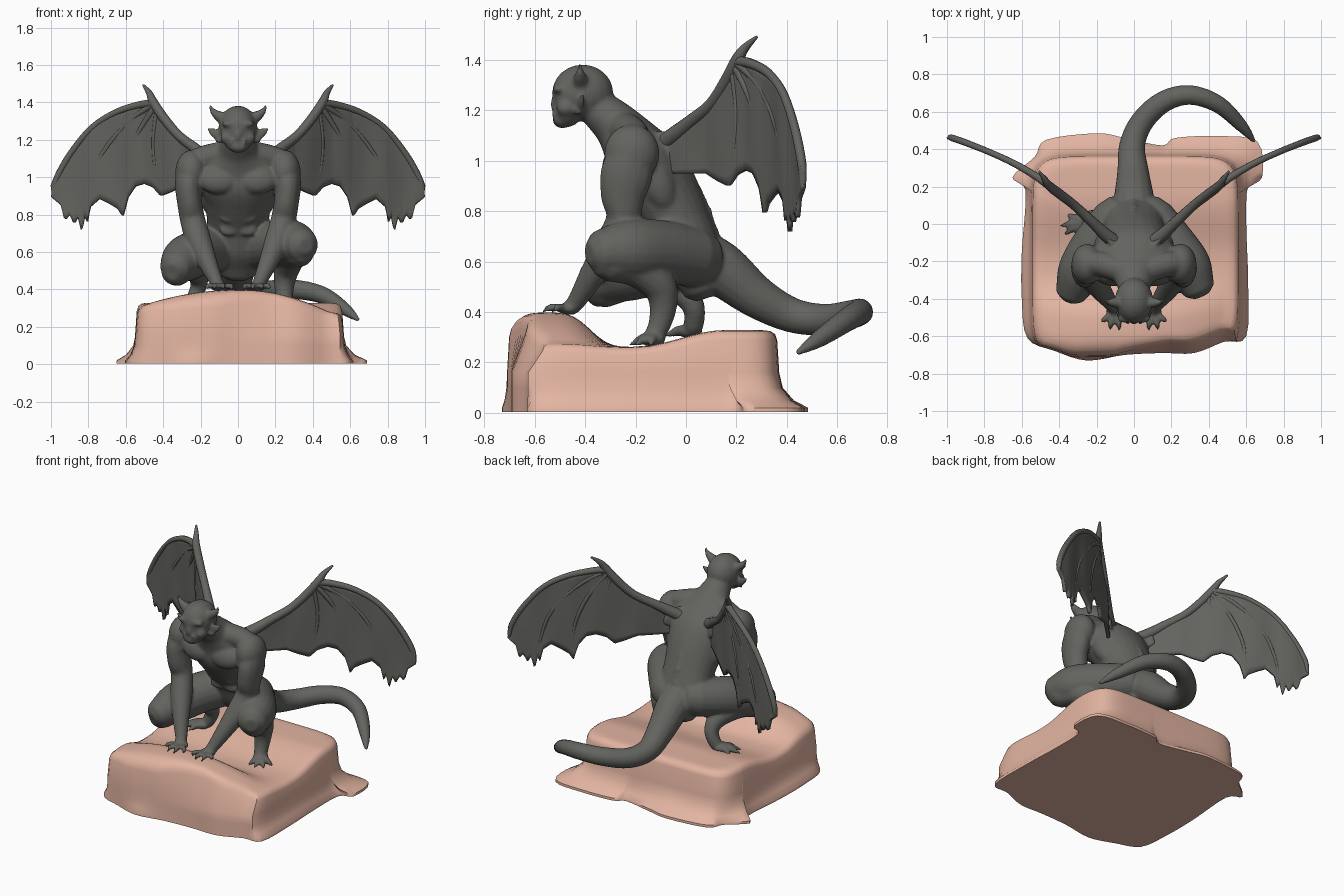
import bpy, bmesh, math
from mathutils import Vector, Matrix


def spline(pts, steps=4, closed=False):
    """Catmull-Rom through tuples of any length."""
    n, out = len(pts), []
    get = (lambda i: pts[i % n]) if closed else (lambda i: pts[max(0, min(n - 1, i))])
    for i in range(n if closed else n - 1):
        p = [get(i + k) for k in (-1, 0, 1, 2)]
        for j in range(steps):
            t = j / steps
            out.append(tuple(0.5 * (2 * b + (c - a) * t + (2 * a - 5 * b + 4 * c - d) * t * t
                                    + (3 * b - a - 3 * c + d) * t ** 3) for a, b, c, d in zip(*p)))
    return out if closed else out + [tuple(pts[-1])]


def tube(bm, pts, n=14):
    """Round-ended limb through (x, y, z, radius[, radius2]) points."""
    pts = spline([p if len(p) == 5 else (*p, p[3]) for p in pts])
    P = [Vector(p[:3]) for p in pts]
    R = [(max(p[3], .003), max(p[4], .003)) for p in pts]
    t0, t1 = (P[0] - P[1]).normalized(), (P[-1] - P[-2]).normalized()
    r0, r1 = min(R[0]), min(R[-1])
    P = [P[0] + t0 * r0 * .9, P[0] + t0 * r0 * .6] + P + [P[-1] + t1 * r1 * .6, P[-1] + t1 * r1 * .9]
    R = [tuple(r * k for r in R[0]) for k in (.4, .8)] + R + [tuple(r * k for r in R[-1]) for k in (.8, .4)]
    side, prev = None, None
    for i, (p, r) in enumerate(zip(P, R)):
        t = (P[min(i + 1, len(P) - 1)] - P[max(i - 1, 0)]).normalized()
        if side is None:
            side = Vector((1, 0, 0)) if abs(t.x) < .9 else Vector((0, 1, 0))
        side = (side - t * side.dot(t)).normalized()
        up = t.cross(side)
        ring = [bm.verts.new(p + side * r[0] * math.cos(a) + up * r[1] * math.sin(a))
                for a in (2 * math.pi * k / n for k in range(n))]
        if prev:
            for k in range(n):
                bm.faces.new((prev[k], prev[(k + 1) % n], ring[(k + 1) % n], ring[k]))
        else:
            bm.faces.new(ring[::-1])
        prev = ring
    bm.faces.new(prev)


def blob(bm, c, r, tilt=0):
    m = Matrix.Translation(c) @ Matrix.Rotation(tilt, 4, 'X') @ Matrix.Diagonal((*r, 1))
    bmesh.ops.create_uvsphere(bm, u_segments=20, v_segments=12, radius=1, matrix=m)


def finish(bm, name, mat):
    bmesh.ops.recalc_face_normals(bm, faces=bm.faces)
    for f in bm.faces:
        f.smooth = True
    me = bpy.data.meshes.new(name)
    bm.to_mesh(me)
    bm.free()
    me.materials.append(mat)
    ob = bpy.data.objects.new(name, me)
    bpy.context.collection.objects.link(ob)
    return ob


def material(name, col):
    m = bpy.data.materials.new(name)
    m.diffuse_color = (*col, 1)
    return m


def lerp(table, x):
    for (a, u), (b, v) in zip(table, table[1:]):
        if x <= b:
            return u + (v - u) * max(0, (x - a) / (b - a))
    return table[-1][1]


stone = material("dark_stone", (.125, .125, .115))
clay = material("pink_rock", (.77, .46, .36))

# torso and neck
bm = bmesh.new()
tube(bm, [(0, .05, .53, .12, .09), (0, .02, .62, .175, .125), (0, -.03, .75, .165, .13), (0, -.1, .88, .185, .15),
          (0, -.17, .99, .225, .155), (0, -.22, 1.07, .2, .12), (0, -.275, 1.14, .12, .095),
          (0, -.34, 1.2, .085, .08), (0, -.39, 1.25, .07, .07)], 24)
spine = [(-.16, 1.14), (-.08, 1.07), (-.01, .97), (.045, .88), (.083, .8), (.11, .72), (.14, .65)]
tube(bm, [(0, y, z, .018) for y, z in spine], 10)
for y, z in spine:  # spine ridge
    blob(bm, (0, y, z), (.024, .02, .03), .5)

# head
blob(bm, (0, -.41, 1.27), (.103, .122, .112))
blob(bm, (0, -.465, 1.245), (.085, .06, .09))
blob(bm, (0, -.47, 1.2), (.078, .058, .066))
blob(bm, (0, -.49, 1.163), (.052, .04, .034))
blob(bm, (0, -.52, 1.225), (.02, .018, .035))
for s in (-1, 1):
    blob(bm, (s * .045, -.505, 1.285), (.045, .025, .018))
    blob(bm, (s * .06, -.475, 1.21), (.035, .04, .035))
    tube(bm, [(s * .075, -.42, 1.31, .035), (s * .115, -.42, 1.335, .025), (s * .14, -.42, 1.36, .014), (s * .148, -.42, 1.39, .005)])
    tube(bm, [(s * .08, -.42, 1.22, .014, .03), (s * .125, -.415, 1.235, .012, .028), (s * .165, -.41, 1.265, .005, .007)])
    tube(bm, [(s * .075, -.43, 1.2, .02), (s * .12, -.42, 1.19, .007)])
    tube(bm, [(s * .035, -.52, 1.16, .009), (s * .038, -.53, 1.195, .005)])

    # chest, belly and back muscles
    blob(bm, (s * .1, -.265, .99), (.115, .065, .085), -.4)
    blob(bm, (s * .14, -.125, .94), (.075, .075, .15), .4)
    for k, (y, z) in enumerate([(-.225, .86), (-.185, .79), (-.15, .72)]):
        blob(bm, (s * .05, y, z), (.05, .016, .036))
    tube(bm, [(s * .05, -.25, 1.13, .07), (s * .17, -.215, 1.105, .068), (s * .24, -.21, 1.085, .06)])

    # arms
    blob(bm, (s * .25, -.215, 1.03), (.085, .11, .115))
    tube(bm, [(s * .25, -.215, 1.04, .085), (s * .265, -.235, .95, .072, .105), (s * .258, -.25, .86, .067, .09),
              (s * .242, -.25, .77, .068), (s * .21, -.3, .66, .068), (s * .165, -.37, .55, .053),
              (s * .12, -.43, .45, .038), (s * .105, -.455, .42, .034)])

    # hands
    blob(bm, (s * .1, -.465, .413), (.05, .045, .024))
    for dx, y in ((.035, -.53), (.08, -.57), (.125, -.565), (.165, -.52)):
        tube(bm, [(s * (.1 + (dx - .1) * .4), -.48, .415, .016), (s * dx, (y - .5) / 2 - .005, .418, .015), (s * dx, y, .4, .006)], 8)

    # wing roots
    tube(bm, [(s * .05, -.16, 1.03, .04, .08), (s * .11, -.1, 1.045, .028, .075), (s * .17, -.035, 1.07, .014, .06)])

# legs: right is higher, left is lower and further back
legs = [
    ([(.1, .03, .62, .12), (.2, -.1, .64, .125), (.285, -.22, .645, .126), (.325, -.3, .64, .105)],
     [(.33, -.3, .6, .08), (.29, -.2, .575, .075), (.26, -.11, .51, .07), (.248, -.09, .43, .056), (.248, -.105, .35, .045),
      (.255, -.13, .3, .04)],
     (.26, -.13, .292), [(.23, -.21), (.28, -.22), (.33, -.2), (.35, -.14)], .27),
    ([(-.1, .03, .62, .12), (-.2, -.1, .6, .125), (-.28, -.24, .565, .124), (-.32, -.33, .53, .1)],
     [(-.33, -.33, .5, .085), (-.28, -.18, .53, .075), (-.22, -.03, .49, .06), (-.21, .03, .42, .045), (-.24, .03, .345, .04)],
     (-.27, .015, .325), [(-.31, -.08), (-.37, -.055), (-.39, -.01), (-.36, .05)], .305)]
for thigh, calf, foot, toes, tz in legs:
    tube(bm, thigh, 20)
    tube(bm, calf)
    blob(bm, foot, (.05, .05, .03))
    for x, y in toes:
        tube(bm, [(*foot, .026), ((foot[0] + x) / 2, (foot[1] + y) / 2, foot[2], .022), (x, y, tz, .008)], 8)

# tail
tube(bm, [(0, .03, .62, .12), (0, .14, .57, .108), (-.005, .28, .46, .085), (-.01, .42, .388, .07), (.045, .55, .37, .063),
          (.16, .655, .39, .058), (.3, .69, .4, .053), (.45, .64, .37, .047), (.57, .53, .295, .035), (.64, .445, .24, .013)], 16)
body = finish(bm, "winged_beast_body", stone)
rm = body.modifiers.new("blend", 'REMESH')
rm.mode, rm.voxel_size, rm.use_smooth_shade = 'VOXEL', .009, True
sm = body.modifiers.new("soften", 'SMOOTH')
sm.factor, sm.iterations = .5, 6

# wing membranes: upper and lower edge as height over x, sweep as depth over x
top = [(.1, 1.09), (.16, 1.12), (.23, 1.17), (.32, 1.24), (.4, 1.33), (.46, 1.41), (.53, 1.395), (.65, 1.36),
       (.72, 1.325), (.78, 1.28), (.85, 1.21), (.9, 1.14), (.95, 1.06), (.98, 1.0), (1, .94)]
low = [(.1, .95), (.22, .95), (.3, .95), (.36, .92), (.41, .9), (.45, .945), (.5, .965), (.55, .95), (.59, .89), (.615, .79),
       (.64, .83), (.69, .86), (.74, .885), (.79, .84), (.805, .76), (.82, .8), (.835, .71), (.855, .79), (.875, .75),
       (.9, .8), (.925, .77), (.945, .85), (1, .9)]
deep = [(.06, -.13), (.15, -.06), (.3, .085), (.5, .24), (.61, .31), (.83, .41), (1, .47)]
deep_y = lambda x: lerp(deep, x)
bm = bmesh.new()
NX, NZ, rows = 108, 12, []
for i in range(NX + 1):
    x = .1 + .895 * i / NX
    a, b = lerp(low, x), lerp(top, x)
    rows.append([bm.verts.new((x, deep_y(x) + .005 * math.sin(x * 30) * math.sin(math.pi * j / NZ),
                               a + (b - a) * j / NZ)) for j in range(NZ + 1)])
for r, q in zip(rows, rows[1:]):
    for j in range(NZ):
        bm.faces.new((r[j], q[j], q[j + 1], r[j + 1]))
membrane = finish(bm, "wing_membranes", stone)
so = membrane.modifiers.new("thickness", 'SOLIDIFY')
so.thickness, so.offset = .02, 0

# wing bones: arm with claw, outer finger, inner fingers
bm = bmesh.new()
bones = [[(.07, 1.04, .04), (.16, 1.1, .034), (.23, 1.155, .028), (.32, 1.225, .025), (.4, 1.32, .026), (.455, 1.405, .024),
          (.475, 1.45, .017), (.505, 1.49, .007)],
         [(.455, 1.395, .022), (.53, 1.385, .02), (.65, 1.347, .018), (.78, 1.265, .017), (.895, 1.125, .018), (.97, .99, .018), (.985, .91, .012)],
         [(.45, 1.39, .018), (.6, 1.28, .014), (.76, 1.06, .013), (.835, .73, .006)],
         [(.44, 1.38, .018), (.54, 1.22, .014), (.61, 1.02, .012), (.615, .81, .006)],
         [(.43, 1.36, .016), (.45, 1.2, .012), (.44, 1.05, .011), (.41, .92, .006)]]
for bone in bones:
    tube(bm, [(x, deep_y(x) + max(0, z - 1.42) * .5, z, r) for x, z, r in bone], 10)
wing_bones = finish(bm, "wing_bones", stone)
for ob in (membrane, wing_bones):
    ob.modifiers.new("both_sides", 'MIRROR')


# rock base: ragged foot outline, upright wall, rolling top with a lower front right corner
def height(x, y):
    t = max(0, min(1, (y + .2) / .35))
    mound = max(.015, .136 - (.5 if x > 0 else .32) * x * x)
    return .262 + mound * math.exp(-(abs(y + .55) / .19) ** 3.4) + .066 * t * t * (3 - 2 * t)


def wall(x, y):
    u, v = (x - .008) / .558, (y + .17) / .54
    k = min(1, (u ** 8 + v ** 8) ** -.125)
    return .008 + (x - .008) * k, -.17 + (y + .17) * k


def rim(x, y, k):
    """Shrink the wall line; the front right leans back more."""
    lean = .05 * max(0, min(1, (x + .1) / .3)) * max(0, min(1, (-y - .3) / .3))
    return x * k, -.17 + (y + .17) * k + lean * k


foot_line = spline([(-.57, -.61), (-.42, -.68), (-.25, -.73), (-.05, -.7), (.15, -.69), (.32, -.69), (.48, -.63), (.6, -.6),
                    (.61, -.3), (.6, 0), (.61, .2), (.685, .25), (.66, .44), (.45, .47), (.22, .46), (.15, .42), (-.05, .46),
                    (-.2, .485), (-.47, .45), (-.53, .36), (-.65, .25), (-.58, .18), (-.6, -.15), (-.6, -.4)], 4, True)
wall_line = [wall(*p) for p in foot_line]
bm = bmesh.new()
rings = []
for mix, zf in ((1, .003), (1, .02), (.5, .05), (.12, .1), (0, .16)):
    rings.append([(w[0] + (f[0] - w[0]) * mix, w[1] + (f[1] - w[1]) * mix, zf) for f, w in zip(foot_line, wall_line)])
for k, zk in [(.985, .88), (.97, .95), (.935, .99)] + [(.88 - .05 * i, 1) for i in range(17)]:
    ring = [rim(x, y, k) for x, y in wall_line]
    rings.append([(x, y, height(x, y) * zk) for x, y in ring])
rings = [[bm.verts.new(p) for p in r] for r in rings]
n = len(foot_line)
for r, q in zip(rings, rings[1:]):
    for k in range(n):
        bm.faces.new((r[k], r[(k + 1) % n], q[(k + 1) % n], q[k]))
bm.faces.new(rings[0][::-1])
bm.faces.new(rings[-1])
bmesh.ops.remove_doubles(bm, verts=bm.verts, dist=.0005)
base = finish(bm, "rock_base", clay)
bpy.context.view_layer.objects.active = base
base.select_set(True)
bpy.ops.object.shade_smooth_by_angle(angle=math.radians(50))
